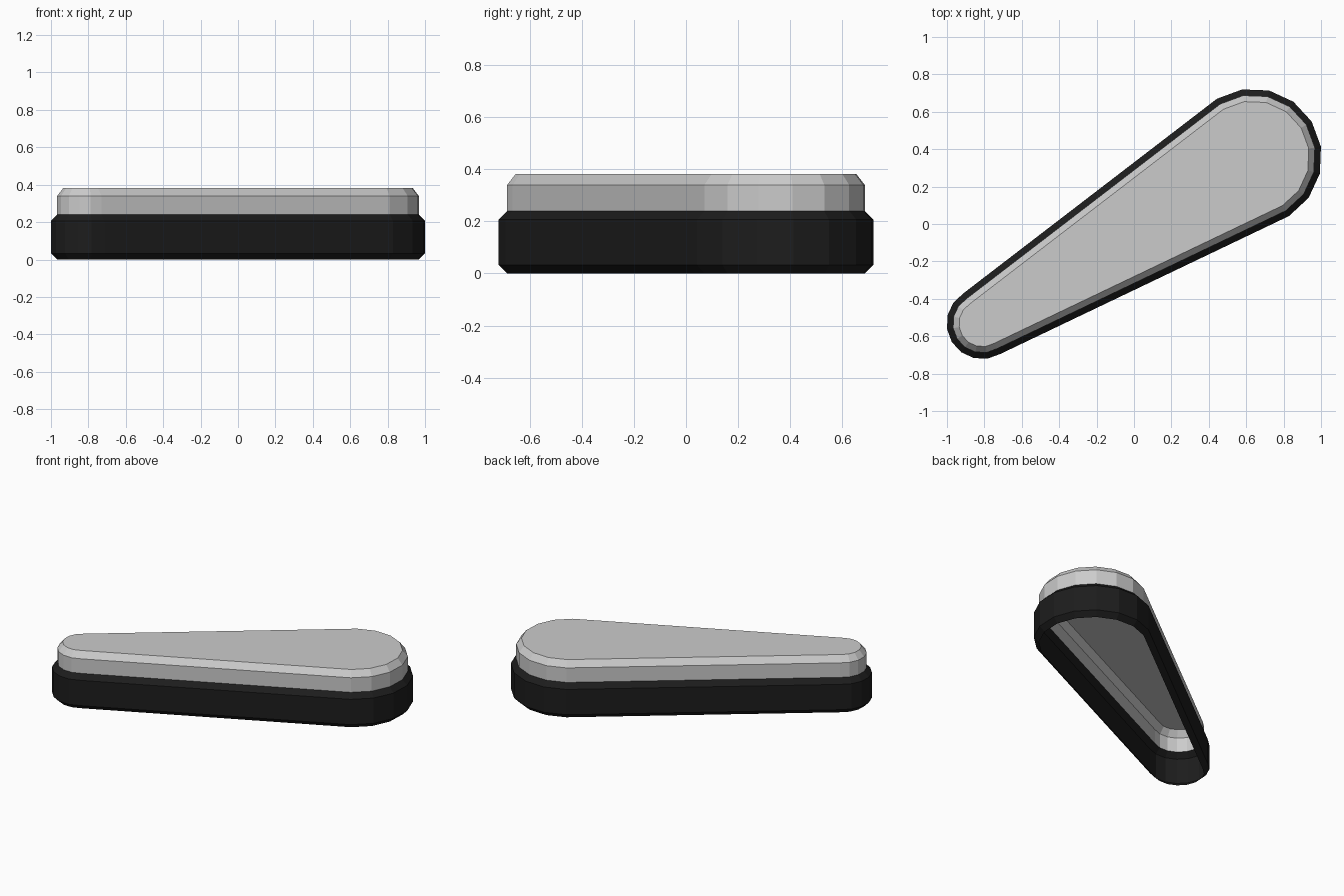
import bpy, bmesh
from math import atan2, cos, sin, pi

if "Cube" in bpy.data.objects:
    bpy.data.objects.remove(bpy.data.objects["Cube"])

BIG, BIG_R = (0.636, 0.356), 0.368
TIP, TIP_R = (-0.812, -0.532), 0.19
AXIS = atan2(BIG[1] - TIP[1], BIG[0] - TIP[0])


def outline(inset):
    """Two eight-sided half circles joined by straight flanks."""
    pts = []
    for (cx, cy), r, start in ((BIG, BIG_R, AXIS - pi / 2), (TIP, TIP_R, AXIS + pi / 2)):
        for i in range(9):
            a = start + i * pi / 8
            pts.append((cx + (r - inset) * cos(a), cy + (r - inset) * sin(a)))
    return pts


def shell(name, profile, cap=False):
    """Skin a stack of (inset, z) outlines, optionally closing the top."""
    bm = bmesh.new()
    rings = [[bm.verts.new((x, y, z)) for x, y in outline(d)] for d, z in profile]
    for low, high in zip(rings, rings[1:]):
        n = len(low)
        for i in range(n):
            j = (i + 1) % n
            bm.faces.new((low[i], low[j], high[j], high[i]))
    if cap:
        bm.faces.new(rings[-1])
    mesh = bpy.data.meshes.new(name)
    bm.to_mesh(mesh)
    bm.free()
    ob = bpy.data.objects.new(name, mesh)
    bpy.context.collection.objects.link(ob)
    return ob


# Black band around the lower half, chamfered at both edges, open below
band = shell("rubber_band", [(0.033, 0), (0, 0.033), (0, 0.207), (0.033, 0.24)])
black = bpy.data.materials.new("black_rubber")
black.diffuse_color = (0.012, 0.012, 0.012, 1)
black.use_nodes = True
black.node_tree.nodes["Principled BSDF"].inputs["Base Color"].default_value = black.diffuse_color
band.data.materials.append(black)

# Grey hollow cover with a chamfered top
shell("paddle_cover", [(0.033, 0.24), (0.033, 0.34), (0.066, 0.382)], cap=True)
